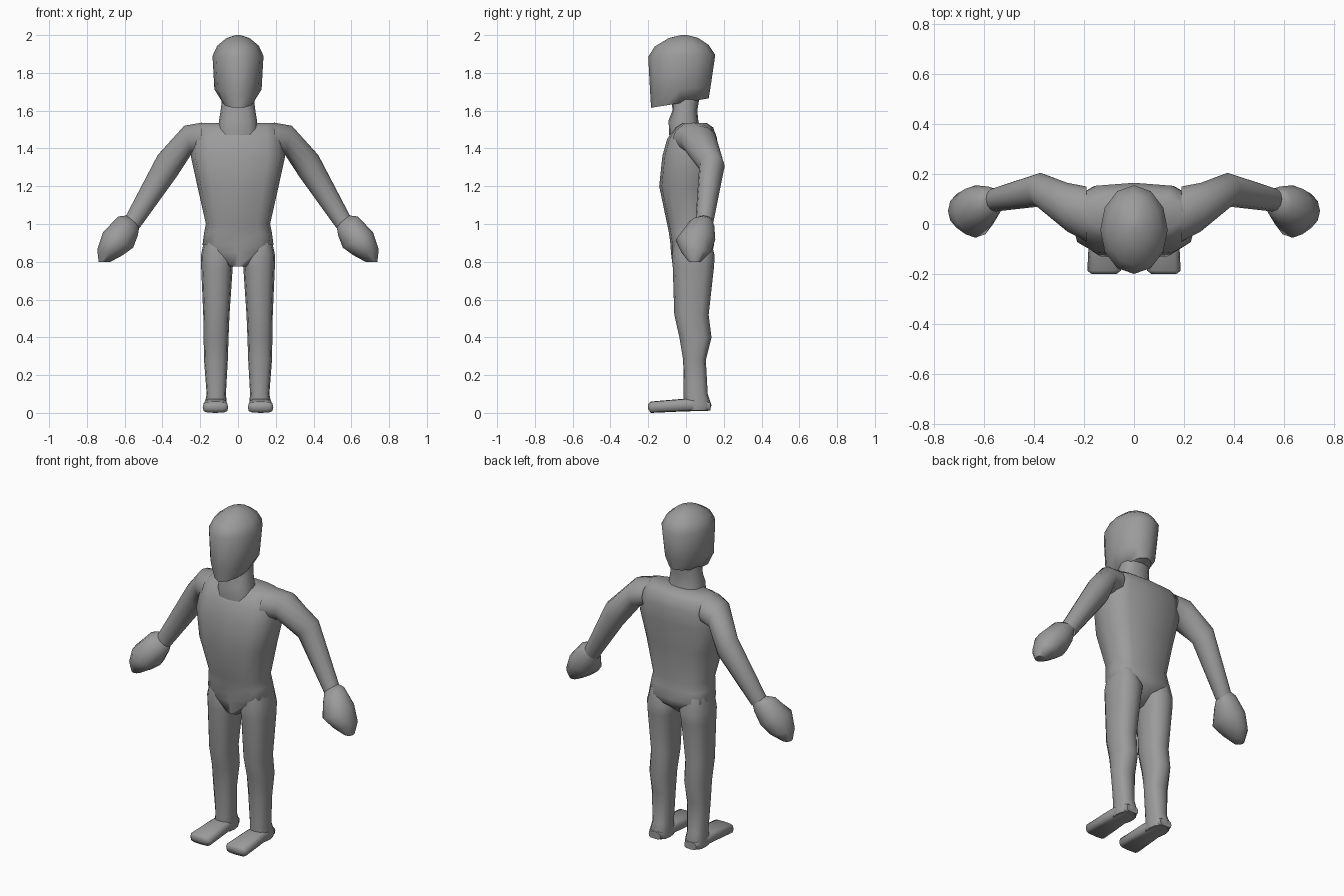
import bpy, bmesh, math
from mathutils import Vector

if "Cube" in bpy.data.objects:
    bpy.data.objects.remove(bpy.data.objects["Cube"])

SIDES = 12
grey = bpy.data.materials.new("plain grey")
grey.diffuse_color = (0.33, 0.33, 0.33, 1)
grey.use_nodes = True
grey.node_tree.nodes["Principled BSDF"].inputs["Base Color"].default_value = grey.diffuse_color


def flat(z, x0, x1, y0, y1):
    """Horizontal section."""
    return (Vector(((x0 + x1) / 2, (y0 + y1) / 2, z)),
            Vector(((x1 - x0) / 2, 0, 0)), Vector((0, (y1 - y0) / 2, 0)))


def upright(y, x0, x1, z0, z1):
    """Vertical section facing y."""
    return (Vector(((x0 + x1) / 2, y, (z0 + z1) / 2)),
            Vector(((x1 - x0) / 2, 0, 0)), Vector((0, 0, (z1 - z0) / 2)))


def limb(top, low, y0, y1):
    """Section between two (x, z) points, spanning y0 to y1."""
    a, b = Vector((top[0], 0, top[1])), Vector((low[0], 0, low[1]))
    return ((a + b) / 2 + Vector((0, (y0 + y1) / 2, 0)), (a - b) / 2,
            Vector((0, (y1 - y0) / 2, 0)))


def skull(front, back, half_width):
    """Tilted section between two (y, z) points."""
    a, b = Vector((0, *front)), Vector((0, *back))
    return (a + b) / 2, Vector((half_width, 0, 0)), (b - a) / 2


def loft(name, sections, power=1.0, mirror=False, caps=(True, True), angle=60):
    bm = bmesh.new()
    rings = []
    for c, u, v in sections:
        ring = []
        for i in range(SIDES):
            t = 2 * math.pi * i / SIDES
            co, si = math.cos(t), math.sin(t)
            co = math.copysign(abs(co) ** power, co) if abs(co) > 1e-6 else 0
            si = math.copysign(abs(si) ** power, si) if abs(si) > 1e-6 else 0
            ring.append(bm.verts.new(c + u * co + v * si))
        rings.append(ring)
    for a, b in zip(rings, rings[1:]):
        for i in range(SIDES):
            j = (i + 1) % SIDES
            bm.faces.new((a[i], a[j], b[j], b[i]))
    ends = [bm.faces.new(rings[0]), bm.faces.new(rings[-1])]
    bmesh.ops.recalc_face_normals(bm, faces=bm.faces)
    # Ends hidden inside a neighbouring part stay open
    hidden = [f for f, keep in zip(ends, caps) if not keep]
    if hidden:
        bmesh.ops.delete(bm, geom=hidden, context='FACES_ONLY')
    mesh = bpy.data.meshes.new(name)
    bm.to_mesh(mesh)
    bm.free()
    mesh.materials.append(grey)
    ob = bpy.data.objects.new(name, mesh)
    bpy.context.collection.objects.link(ob)
    bpy.ops.object.select_all(action='DESELECT')
    ob.select_set(True)
    bpy.context.view_layer.objects.active = ob
    bpy.ops.object.shade_smooth_by_angle(angle=math.radians(angle))
    if mirror:
        ob.modifiers.new("Mirror", 'MIRROR').use_mirror_merge = False
    return ob


# Head: flat slanted jaw, rounded crown
loft("head", [
    skull((-0.185, 1.615), (0.12, 1.665), 0.08),
    skull((-0.19, 1.70), (0.13, 1.725), 0.125),
    skull((-0.20, 1.885), (0.155, 1.895), 0.135),
    skull((-0.165, 1.94), (0.12, 1.948), 0.11),
    skull((-0.09, 1.985), (0.065, 1.985), 0.06),
    skull((-0.025, 2.0), (0.005, 2.0), 0.012),
])

# Neck
loft("neck", [
    flat(1.47, -0.11, 0.11, -0.09, 0.08),
    flat(1.55, -0.10, 0.10, -0.092, 0.065),
    flat(1.60, -0.092, 0.092, -0.072, 0.06),
    flat(1.66, -0.085, 0.085, -0.075, 0.07),
], 0.8, caps=(False, False))

# Torso from crotch to shoulders
loft("torso", [
    flat(0.775, -0.045, 0.045, -0.07, 0.05),
    flat(0.85, -0.15, 0.15, -0.08, 0.14),
    flat(0.89, -0.188, 0.188, -0.082, 0.148),
    flat(0.95, -0.18, 0.18, -0.09, 0.14),
    flat(1.00, -0.17, 0.17, -0.10, 0.135),
    flat(1.20, -0.215, 0.215, -0.142, 0.15),
    flat(1.36, -0.25, 0.25, -0.125, 0.165),
    flat(1.45, -0.24, 0.24, -0.10, 0.165),
    flat(1.51, -0.225, 0.225, -0.06, 0.145),
    flat(1.535, -0.20, 0.20, -0.02, 0.11),
], 0.65)

# Arms, wrists and mitten hands
loft("arm", [
    limb((0.19, 1.537), (0.19, 1.37), -0.07, 0.15),
    limb((0.285, 1.52), (0.25, 1.365), -0.03, 0.165),
    limb((0.425, 1.365), (0.325, 1.25), 0.07, 0.205),
    limb((0.595, 1.04), (0.52, 0.98), 0.05, 0.145),
], mirror=True, caps=(False, False))
loft("hand", [
    limb((0.59, 1.045), (0.522, 0.99), 0.05, 0.14),
    limb((0.635, 1.04), (0.53, 0.94), 0.01, 0.15),
    limb((0.715, 0.955), (0.555, 0.875), -0.055, 0.155),
    limb((0.745, 0.865), (0.61, 0.835), -0.025, 0.13),
    limb((0.738, 0.80), (0.675, 0.80), 0.015, 0.08),
], mirror=True)

# Legs with knee and calf bulge
loft("leg", [
    flat(0.92, 0.06, 0.178, -0.06, 0.13),
    flat(0.83, 0.018, 0.197, -0.075, 0.152),
    flat(0.77, 0.028, 0.195, -0.07, 0.148),
    flat(0.52, 0.045, 0.184, -0.062, 0.12),
    flat(0.40, 0.05, 0.182, -0.035, 0.135),
    flat(0.28, 0.054, 0.18, -0.015, 0.105),
    flat(0.10, 0.064, 0.166, -0.012, 0.115),
    flat(0.04, 0.058, 0.178, -0.012, 0.135),
    flat(0.012, 0.062, 0.172, -0.01, 0.125),
], 0.8, mirror=True, caps=(False, True))

# Feet
loft("foot", [
    upright(-0.20, 0.07, 0.17, 0.02, 0.048),
    upright(-0.187, 0.052, 0.187, 0.0, 0.06),
    upright(-0.01, 0.06, 0.178, 0.008, 0.075),
    upright(0.09, 0.066, 0.172, 0.01, 0.075),
    upright(0.13, 0.08, 0.158, 0.012, 0.055),
], 0.55, mirror=True)
